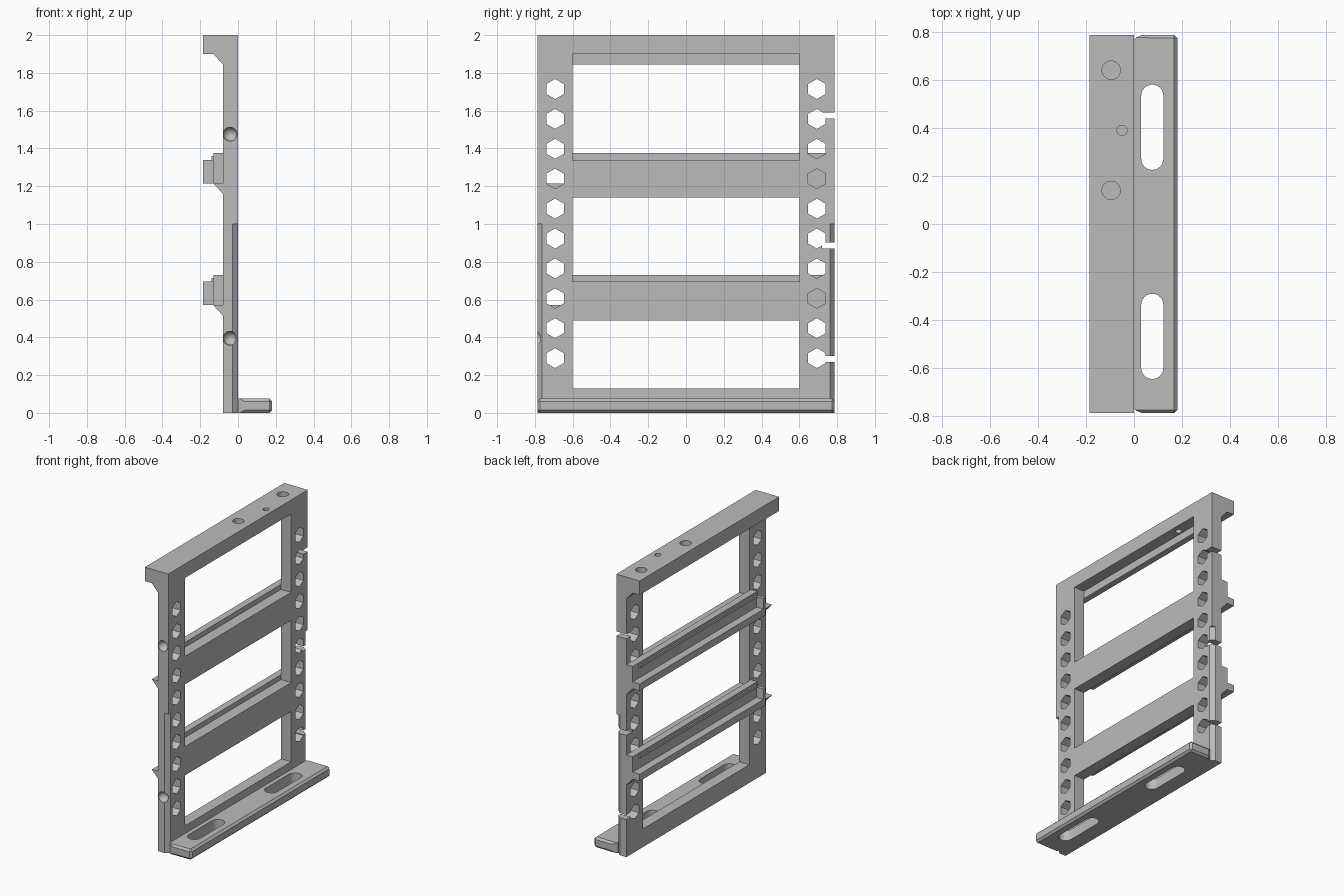
import bpy, bmesh, math
from mathutils import Vector

if "Cube" in bpy.data.objects:
    bpy.data.objects.remove(bpy.data.objects["Cube"])

grey = bpy.data.materials.new("plain grey")
grey.use_nodes = True
grey.diffuse_color = (0.5, 0.5, 0.5, 1)
grey.node_tree.nodes["Principled BSDF"].inputs["Base Color"].default_value = (0.5, 0.5, 0.5, 1)

HALF = 0.787      # half length along y
BACK = -0.08      # back plane of the frame
AXES = {"x": lambda a, b, t: (t, a, b),
        "y": lambda a, b, t: (a, t, b),
        "z": lambda a, b, t: (a, b, t)}


def prism(name, pts, axis, start, end):
    """Extrude a closed 2D profile along an axis."""
    bm = bmesh.new()
    place = AXES[axis]
    face = bm.faces.new([bm.verts.new(place(a, b, start)) for a, b in pts])
    out = bmesh.ops.extrude_face_region(bm, geom=[face])
    shift = Vector(place(0, 0, end - start))
    bmesh.ops.translate(bm, vec=shift, verts=[g for g in out["geom"] if isinstance(g, bmesh.types.BMVert)])
    bmesh.ops.recalc_face_normals(bm, faces=bm.faces)
    return finish(name, bm)


def finish(name, bm):
    mesh = bpy.data.meshes.new(name)
    bm.to_mesh(mesh)
    bm.free()
    mesh.materials.append(grey)
    ob = bpy.data.objects.new(name, mesh)
    bpy.context.collection.objects.link(ob)
    return ob


def box(name, x, y, z):
    return prism(name, [(x[0], y[0]), (x[1], y[0]), (x[1], y[1]), (x[0], y[1])], "z", *z)


def ring(a, b, r, n, turn=0.0):
    return [(a + r * math.cos(turn + math.tau * i / n),
             b + r * math.sin(turn + math.tau * i / n)) for i in range(n)]


def ball(name, loc, r):
    bm = bmesh.new()
    bmesh.ops.create_uvsphere(bm, u_segments=24, v_segments=12, radius=r)
    bmesh.ops.translate(bm, vec=loc, verts=bm.verts)
    return finish(name, bm)


def carve(ob, cutters):
    """Subtract the cutters, bake the result and remove them."""
    for c in cutters:
        mod = ob.modifiers.new("cut", "BOOLEAN")
        mod.operation, mod.solver, mod.object = "DIFFERENCE", "EXACT", c
        c.hide_render = True
    bpy.context.view_layer.update()
    deps = bpy.context.evaluated_depsgraph_get()
    mesh = bpy.data.meshes.new_from_object(ob.evaluated_get(deps))
    ob.modifiers.clear()
    ob.data = mesh
    for c in cutters:
        bpy.data.objects.remove(c)


# Upright frame with the overhanging top lip and its sloped underside
frame = prism("frame", [(0, 0), (0, 2), (-0.185, 2), (-0.185, 1.9), (-0.13, 1.9),
                        (BACK, 1.845), (BACK, 0)], "y", -HALF, HALF)

# Three window openings, the top one taller on the front side
cuts = [box("window_cut", (-0.3, 0.1), (-0.6, 0.6), z)
        for z in ((0.13, 0.49), (0.695, 1.14), (1.34, 1.845))]
cuts.append(box("window_top_cut", (BACK, 0.1), (-0.6, 0.6), (1.8, 1.9)))

# Rows of hexagonal holes in both columns
for side in (-1, 1):
    for i in range(10):
        hexagon = ring(side * 0.693, 0.29 + i * 0.1583, 0.053, 6, math.pi / 6)
        cuts.append(prism("hex_cut", hexagon, "x", -0.15, 0.1))
    # Bevelled front corners on the lower half of the columns
    edge = side * HALF
    corner = [(-0.03, edge + side * 0.001), (0.001, edge - side * 0.026), (0.05, edge + side * 0.05)]
    cuts.append(prism("corner_cut", corner, "z", -0.1, 1.0))

# Cable slits into the holes on one edge, round dimples on the other
for z in (0.285, 0.885, 1.575):
    cuts.append(box("slit_cut", (-0.2, 0.1), (0.72, 0.9), (z - 0.016, z + 0.016)))
for z in (0.395, 1.475):
    cuts.append(ball("dimple_cut", (-0.042, -HALF, z), 0.037))

# Screw holes in the top
for y in (0.14, 0.64):
    cuts.append(prism("screw_cut", ring(-0.095, y, 0.038, 32), "z", 1.93, 2.1))
cuts.append(prism("pin_cut", ring(-0.05, 0.39, 0.021, 24), "z", 1.88, 2.1))
carve(frame, cuts)

# Two support rails behind the crossbars
for label, z in (("lower", 0.57), ("upper", 1.215)):
    prism(label + "_rail_gusset", [(-0.13, z), (BACK, z), (BACK, z - 0.055)], "y", -HALF, HALF)
    wall = box(label + "_rail_wall", (-0.13, BACK), (-0.62, HALF), (z, z + 0.16))
    box(label + "_rail_ledge", (-0.185, -0.13), (-0.62, HALF), (z, z + 0.05))
    box(label + "_rail_stop", (-0.185, -0.13), (-0.635, -0.61), (z, z + 0.125))
    box(label + "_rail_strip", (-0.14, -0.13), (-0.61, 0.72), (z + 0.125, z + 0.145))

# Foot flange with trimmed corners, a bevelled rim and two long slots
foot = prism("foot", [(0, -HALF + 0.02), (0.02, -HALF), (0.18, -HALF), (0.18, HALF),
                      (0.02, HALF), (0, HALF - 0.02)], "z", 0.0, 0.075)
bm = bmesh.new()
bm.from_mesh(foot.data)
rim = [e for e in bm.edges if all(v.co.x > 0.01 for v in e.verts)]
bmesh.ops.bevel(bm, geom=rim, offset=0.014, segments=1, affect="EDGES")
bm.to_mesh(foot.data)
bm.free()
slots = []
for lo, hi in ((-0.645, -0.29), (0.225, 0.58)):
    r, n = 0.046, 12
    arc = [(r * math.cos(math.pi * i / n), r * math.sin(math.pi * i / n)) for i in range(n + 1)]
    outline = [(0.076 + a, hi - r + b) for a, b in arc] + [(0.076 - a, lo + r - b) for a, b in arc]
    slots.append(prism("slot_cut", outline, "z", -0.1, 0.2))
carve(foot, slots)

# Smooth the round holes while keeping edges sharp
bpy.ops.object.select_all(action="DESELECT")
for ob in (frame, foot):
    ob.select_set(True)
bpy.context.view_layer.objects.active = frame
bpy.ops.object.shade_smooth_by_angle(angle=math.radians(25))
